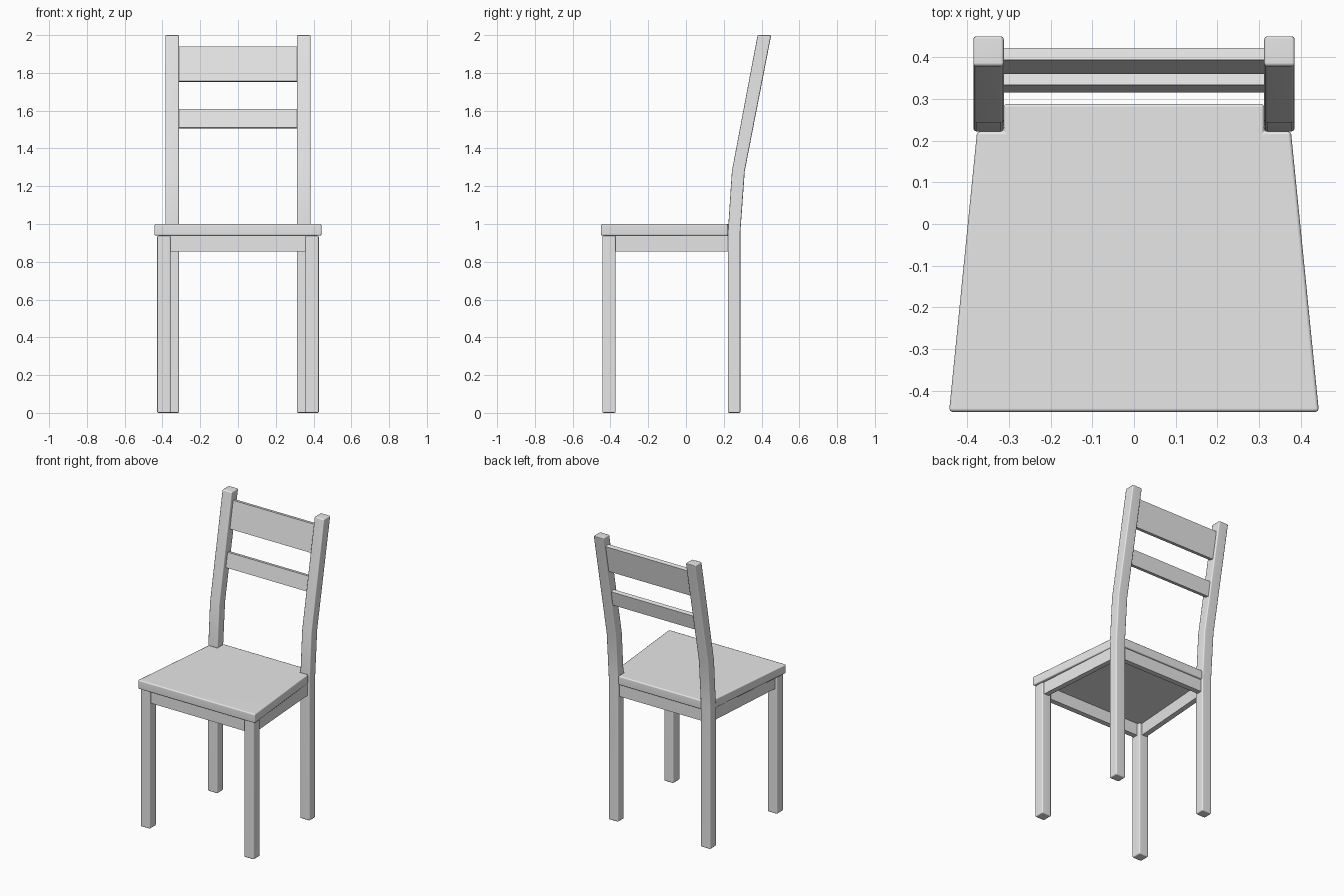
import bpy
import bmesh
import math
from mathutils import Vector

cube = bpy.data.objects.get("Cube")
if cube:
    bpy.data.objects.remove(cube, do_unlink=True)

# One plain grey for the whole chair
grey = bpy.data.materials.new("light grey")
grey.use_nodes = True
grey.diffuse_color = (0.8, 0.8, 0.8, 1)
grey.node_tree.nodes["Principled BSDF"].inputs["Base Color"].default_value = (0.8, 0.8, 0.8, 1)


def prism(name, profile, axis, start, end, bevel=0.0):
    """Extrude a 2D profile along x or z, round its sharp edges."""
    def place(a, b, d):
        return Vector((d, a, b)) if axis == "x" else Vector((a, b, d))
    bm = bmesh.new()
    face = bm.faces.new([bm.verts.new(place(a, b, start)) for a, b in profile])
    out = bmesh.ops.extrude_face_region(bm, geom=[face])
    moved = [g for g in out["geom"] if isinstance(g, bmesh.types.BMVert)]
    bmesh.ops.translate(bm, verts=moved, vec=place(0, 0, end - start))
    bmesh.ops.recalc_face_normals(bm, faces=bm.faces)
    if bevel:
        sharp = [e for e in bm.edges if e.calc_face_angle(0) > math.radians(30)]
        bmesh.ops.bevel(bm, geom=sharp, offset=bevel, offset_type="OFFSET",
                        segments=2, profile=0.5, affect="EDGES", clamp_overlap=True)
    mesh = bpy.data.meshes.new(name)
    bm.to_mesh(mesh)
    bm.free()
    mesh.materials.append(grey)
    obj = bpy.data.objects.new(name, mesh)
    bpy.context.collection.objects.link(obj)
    if bevel:
        mesh.shade_smooth()
        mesh.set_sharp_from_angle(angle=math.radians(50))
        normals = obj.modifiers.new("Weighted Normal", "WEIGHTED_NORMAL")
        normals.keep_sharp = True
    return obj


def rect(a0, b0, a1, b1):
    return [(a0, b0), (a1, b0), (a1, b1), (a0, b1)]


SEAT_LOW, SEAT_TOP = 0.938, 1.0
APRON_LOW = 0.855

# Tapered seat, notched around the back posts
half = [(0.443, -0.45), (0.376, 0.222), (0.312, 0.222), (0.312, 0.288)]
seat_outline = half + [(-x, y) for x, y in reversed(half)]
prism("seat", seat_outline, "z", SEAT_LOW, SEAT_TOP, 0.008)

# Legs, bent back posts and side aprons, one set on each side
post = [(0.222, 0), (0.288, 0), (0.288, 0.96), (0.311, 1.28),
        (0.451, 2), (0.379, 2), (0.243, 1.28), (0.222, 0.96)]
side_apron = [(0.415, -0.39), (0.37, 0.24), (0.335, 0.24), (0.38, -0.39)]
for side, word in ((1, "left"), (-1, "right")):
    prism(f"{word}_back_post", post, "x", side * 0.312, side * 0.385, 0.007)
    prism(f"{word}_front_leg", rect(side * 0.357, -0.443, side * 0.428, -0.372),
          "z", 0, SEAT_LOW, 0.007)
    prism(f"{word}_apron", [(side * x, y) for x, y in side_apron],
          "z", APRON_LOW, SEAT_LOW)

# Front and back aprons
prism("front_apron", rect(-0.365, -0.43, 0.365, -0.395), "z", APRON_LOW, SEAT_LOW)
prism("back_apron", rect(-0.32, 0.24, 0.32, 0.275), "z", APRON_LOW, SEAT_LOW)

# Back rails lean with the posts
lean = Vector((0.187, 1)).normalized()
depth = Vector((lean.y, -lean.x)) * 0.029
for name, y, z, height in (("top_rail", 0.359, 1.757, 0.186),
                           ("lower_rail", 0.315, 1.51, 0.1)):
    low = Vector((y, z))
    high = low + lean * height
    prism(name, [low, low + depth, high + depth, high], "x", -0.318, 0.318)
